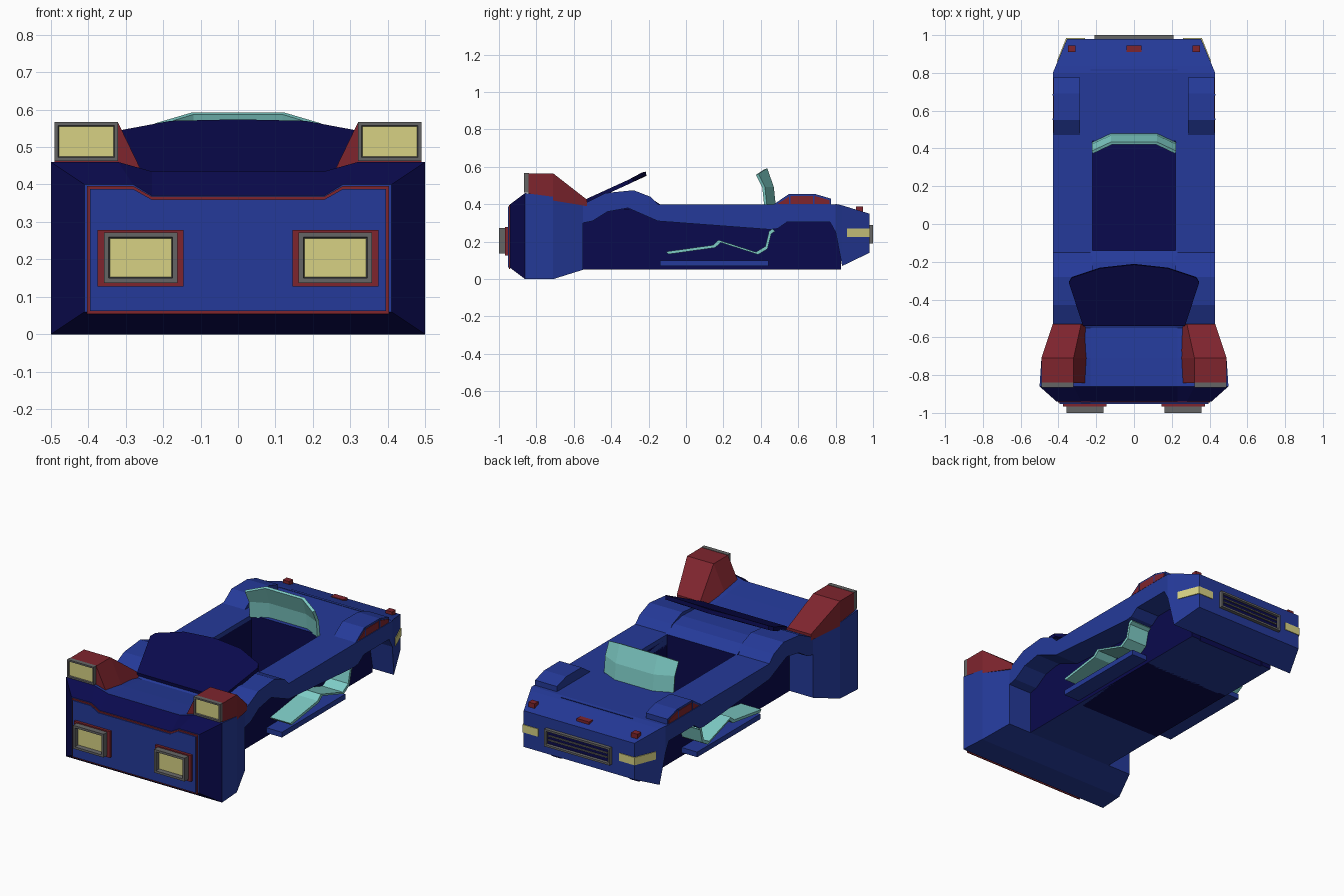
import bpy
import bmesh
from mathutils import Vector

cube = bpy.data.objects.get("Cube")
if cube:
    bpy.data.objects.remove(cube)


def material(name, r, g, b):
    m = bpy.data.materials.new(name)
    m.use_nodes = True
    m.diffuse_color = (r, g, b, 1)
    m.node_tree.nodes["Principled BSDF"].inputs["Base Color"].default_value = (r, g, b, 1)
    return m


BLUE = material("body blue", .018, .042, .32)
NAVY = material("dark navy", .003, .003, .075)
RED = material("trim red", .21, .018, .027)
GREY = material("frame grey", .13, .13, .13)
YELLOW = material("lamp yellow", .68, .64, .23)
CYAN = material("glass cyan", .21, .61, .57)


def finish(bm, name, mats, rule=None):
    """Turn a bmesh into an object; rule(face) gives the material index."""
    bmesh.ops.recalc_face_normals(bm, faces=bm.faces)
    bm.normal_update()
    if rule:
        for f in bm.faces:
            f.material_index = rule(f)
    me = bpy.data.meshes.new(name)
    bm.to_mesh(me)
    bm.free()
    for m in mats:
        me.materials.append(m)
    ob = bpy.data.objects.new(name, me)
    bpy.context.collection.objects.link(ob)
    return ob


def skin(rings):
    """Bridge equal rings of points and cap both ends."""
    bm = bmesh.new()
    rows = [[bm.verts.new(p) for p in ring] for ring in rings]
    n = len(rows[0])
    for a, b in zip(rows, rows[1:]):
        for i in range(n):
            j = (i + 1) % n
            bm.faces.new((a[i], a[j], b[j], b[i]))
    bm.faces.new(rows[0])
    bm.faces.new(rows[-1])
    return bm


def prism(name, profile, x0, x1, mats, rule=None):
    """Extrude a (y, z) profile across x."""
    return finish(skin([[(x, y, z) for y, z in profile] for x in (x0, x1)]), name, mats, rule)


def loft(name, stations, mats, side=1, rule=None):
    """Bridge (x, z) sections placed along y."""
    return finish(skin([[(side * x, y, z) for x, z in sec] for y, sec in stations]), name, mats, rule)


def box(name, x0, x1, y0, y1, z0, z1, mats, rule=None):
    return prism(name, [(y0, z0), (y1, z0), (y1, z1), (y0, z1)], x0, x1, mats, rule)


def lamp(name, x0, x1, y0, y1, z0, z1, mats, rim, depth, facing=-1):
    """Framed box whose end face is inset and sunk, in the second material."""
    bm = skin([[(x, y, z) for x, z in ((x0, z0), (x1, z0), (x1, z1), (x0, z1))] for y in (y0, y1)])
    bmesh.ops.recalc_face_normals(bm, faces=bm.faces)
    bm.normal_update()
    face = next(f for f in bm.faces if f.normal.y * facing > .9)
    bmesh.ops.inset_region(bm, faces=[face], thickness=rim)
    bmesh.ops.inset_region(bm, faces=[face], thickness=.004)
    for v in face.verts:
        v.co.y -= facing * depth
    face.material_index = 1
    return finish(bm, name, mats)


def mirrored(half):
    return half + [(-x, z) for x, z in reversed(half)]


# Rear block with navy tapering rim and blue end panel
def rear_section(w, low, top, shoulder, dip):
    return mirrored([(w, low), (w, top), (shoulder, top), (.23, dip)])


loft("rear_block", [
    (-.55, rear_section(.43, .05, .405, .32, .40)),
    (-.71, rear_section(.49, 0, .44, .32, .42)),
    (-.86, rear_section(.5, 0, .46, .32, .435)),
    (-.94, rear_section(.41, .06, .40, .28, .37))], [BLUE, NAVY],
    rule=lambda f: 1 if -.93 < f.calc_center_median().y < -.87 else 0)
for name, y, w, mat in (("rear_panel_trim", -.94, .403, RED), ("rear_panel", -.946, .395, BLUE)):
    d = w - .395
    loft(name, [(y, rear_section(w, .062 - d, .388 + d, .28, .36 + d)),
                (y - .006, rear_section(w, .062 - d, .388 + d, .28, .36 + d))], [mat])

# Centre hull: rear deck, cockpit floor and front deck
top_blue = lambda f: 0 if f.normal.z > .2 or f.normal.z < -.5 else 1
prism("rear_deck", [(-.55, .05), (-.14, .05), (-.14, .40), (-.20, .44), (-.28, .455),
                    (-.43, .45), (-.55, .40)], -.23, .23, [BLUE, NAVY], top_blue)
box("cockpit_floor", -.28, .28, -.14, .45, .05, .07, [NAVY])
prism("front_deck", [(.44, .05), (.82, .05), (.82, .40), (.44, .40)], -.23, .23,
      [BLUE, NAVY], top_blue)

# Nose
def nose_section(w, low, top):
    return mirrored([(w, low), (w, top)])


loft("nose", [(.80, nose_section(.43, .25, .402)), (.835, nose_section(.415, .07, .394)),
              (.98, nose_section(.355, .14, .35))], [BLUE])
lamp("grille", -.21, .21, .975, 1, .19, .29, [GREY, NAVY], .016, .012, 1)
for i in range(2):
    z = .225 + i * .025
    box(f"grille_bar_{i + 1}", -.19, .19, .982, .995, z, z + .008, [GREY])
box("nose_marker_centre", -.04, .04, .91, .945, .355, .376, [RED])

# Engine cover, tilted over the rear deck
cover = [(.27, -.54, .425), (.345, -.31, .53), (.33, -.285, .542), (.18, -.235, .57)]
outline = cover + [(0, -.215, .574)] + [(-x, y, z) for x, y, z in reversed(cover)]
finish(skin([outline, [(x, y + .004, z - .022) for x, y, z in outline]]), "engine_cover", [NAVY])

# Windshield: faceted glass leaning back
base = [(-.22, .425, .395), (-.12, .472, .395), (.12, .472, .395), (.22, .425, .395)]
middle = [(x, y - .01, .49) for x, y, z in base]
crest = [(x, y - .045, .59 if abs(x) < .2 else .56) for x, y, z in base]
bm = bmesh.new()
rows = [[bm.verts.new(p) for p in row] for row in (base, middle, crest)]
for a, b in zip(rows, rows[1:]):
    for i in range(3):
        bm.faces.new((a[i], a[i + 1], b[i + 1], b[i]))
glass = finish(bm, "windshield", [CYAN])
solid = glass.modifiers.new("thickness", "SOLIDIFY")
solid.thickness = .016
solid.offset = 0

# Profiles shared by both sides
shell = [(-.55, .30), (-.50, .31), (-.42, .36), (-.31, .38), (-.15, .31), (.45, .265),
         (.49, .27), (.54, .305), (.77, .305), (.80, .25), (.80, .40), (-.15, .40),
         (-.19, .44), (-.28, .475), (-.43, .46), (-.55, .40)]
fender = [(.47, .40), (.55, .455), (.69, .455), (.775, .43), (.775, .40)]
vent = [(.49, .402), (.555, .444), (.69, .444), (.768, .422), (.768, .402)]
strip = [(-.10, .14), (.15, .175), (.18, .202), (.38, .138), (.43, .168), (.45, .25), (.47, .262)]
ribbon = [(y - .006, z + .007) for y, z in strip] + [(y + .006, z - .007) for y, z in reversed(strip)]

for s, side in ((1, "left"), (-1, "right")):
    # Overhanging shell, recessed wall and sill
    prism(f"{side}_body_shell", shell, s * .22, s * .43, [BLUE])
    box(f"{side}_hull_wall", s * .22, s * .28, -.56, .83, .05, .375, [BLUE, NAVY],
        lambda f: 0 if f.normal.z < -.5 else 1)
    box(f"{side}_sill", s * .27, s * .38, -.14, .44, .07, .10, [BLUE])
    prism(f"{side}_side_ribbon", ribbon, s * .27, s * .41, [CYAN])

    # Front fender with red vents split by a pillar
    prism(f"{side}_fender", fender, s * .285, s * .425, [BLUE])
    prism(f"{side}_fender_vent", vent, s * .42, s * .429, [RED])
    for y in (.55, .68):
        box(f"{side}_vent_pillar_{'rear' if y < .6 else 'front'}", s * .42, s * .431,
            y, y + .008, .402, .45, [BLUE])

    # Red pod and its rear lamp
    pod = [(.25, .42), (.49, .42), (.49, .565), (.32, .565)]
    loft(f"{side}_rear_pod", [(-.53, [(.25, .39), (.43, .39), (.43, .425), (.28, .425)]),
                              (-.71, pod), (-.842, pod)], [RED], s)
    x0, x1 = sorted((s * .32, s * .49))
    lamp(f"{side}_upper_lamp", x0, x1, -.865, -.84, .463, .567, [GREY, YELLOW], .013, .006)

    # Rear exhaust on a red base
    x0, x1 = sorted((s * .145, s * .375))
    box(f"{side}_exhaust_base", x0, x1, -.967, -.94, .127, .279, [RED])
    x0, x1 = sorted((s * .162, s * .358))
    lamp(f"{side}_exhaust", x0, x1, -1, -.96, .137, .272, [GREY, YELLOW], .018, .025)

    # Wrap-around headlamp and nose marker
    def edge(y, out):
        return s * (.415 - (y - .835) * .06 / .145 + out)
    bm = skin([[(edge(.86, .004), .86, z), (edge(.98, .004), .984, z), (s * .26, .984, z),
                (s * .26, .97, z), (edge(.97, -.02), .97, z), (edge(.86, -.02), .86, z)]
               for z in (.225, .27)])
    finish(bm, f"{side}_headlamp", [YELLOW])
    box(f"{side}_nose_marker", s * .31, s * .35, .91, .945, .355, .388, [RED])
